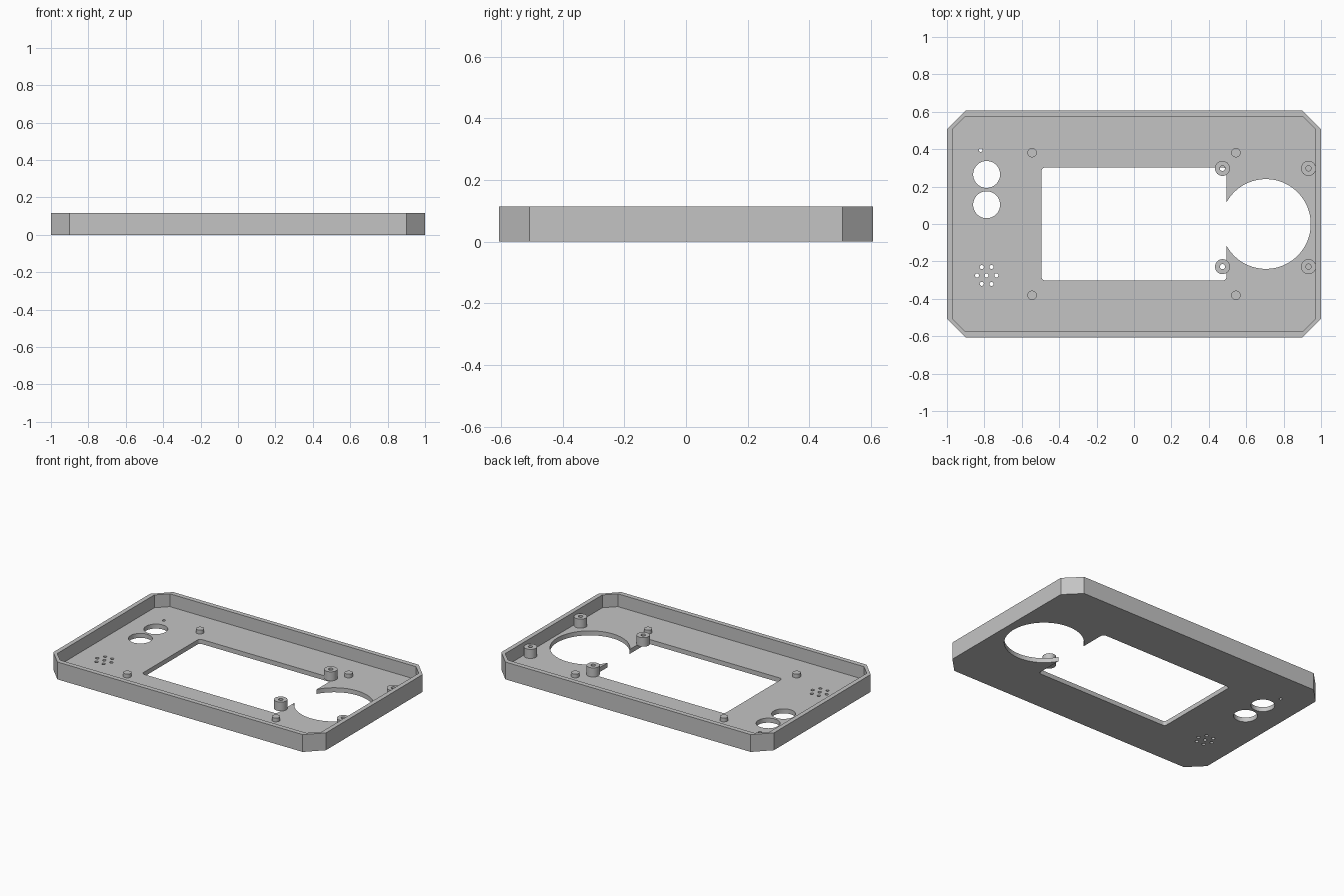
import bpy, bmesh, math

if "Cube" in bpy.data.objects:
    bpy.data.objects.remove(bpy.data.objects["Cube"], do_unlink=True)

grey = bpy.data.materials.new("light grey plastic")
grey.use_nodes = True
COLOUR = (0.55, 0.55, 0.55, 1)
grey.diffuse_color = COLOUR
grey.node_tree.nodes["Principled BSDF"].inputs["Base Color"].default_value = COLOUR

HEIGHT, FLOOR = 0.115, 0.03


def prism(name, outline, z0, z1):
    """Extrude a counter-clockwise outline from z0 to z1."""
    bm = bmesh.new()
    face = bm.faces.new([bm.verts.new((x, y, z0)) for x, y in outline])
    top = bmesh.ops.extrude_face_region(bm, geom=[face])["geom"]
    for v in top:
        if isinstance(v, bmesh.types.BMVert):
            v.co.z = z1
    bmesh.ops.recalc_face_normals(bm, faces=bm.faces)
    mesh = bpy.data.meshes.new(name)
    bm.to_mesh(mesh)
    bm.free()
    mesh.materials.append(grey)
    obj = bpy.data.objects.new(name, mesh)
    bpy.context.collection.objects.link(obj)
    return obj


def circle(x, y, r, n=32):
    return [(x + r * math.cos(math.tau * i / n), y + r * math.sin(math.tau * i / n))
            for i in range(n)]


def octagon(hx, hy, cx, cy):
    """Rectangle of half size hx, hy with corners cut by cx, cy."""
    a, b = hx - cx, hy - cy
    return [(hx, -b), (hx, b), (a, hy), (-a, hy), (-hx, b), (-hx, -b), (-a, -hy), (a, -hy)]


def rounded_rectangle(hx, hy, r, steps=6):
    points = []
    for k, (sx, sy) in enumerate([(1, 1), (-1, 1), (-1, -1), (1, -1)]):
        for i in range(steps + 1):
            a = (k + i / steps) * math.pi / 2
            points.append((sx * (hx - r) + r * math.cos(a), sy * (hy - r) + r * math.sin(a)))
    return points


def cut(obj, outline, z0=-0.1, z1=0.3):
    cutter = prism("cutter", outline, z0, z1)
    cutter.hide_render = True
    mod = obj.modifiers.new("cut", "BOOLEAN")
    mod.operation, mod.solver, mod.object = "DIFFERENCE", "EXACT", cutter
    bpy.context.view_layer.objects.active = obj
    bpy.ops.object.modifier_apply(modifier=mod.name)
    bpy.data.objects.remove(cutter, do_unlink=True)


def smooth(obj):
    bpy.ops.object.select_all(action="DESELECT")
    obj.select_set(True)
    bpy.context.view_layer.objects.active = obj
    bpy.ops.object.shade_smooth_by_angle(angle=math.radians(30))


# Tray with a raised rim
tray = prism("tray", octagon(1, 0.607, 0.1, 0.1), 0, HEIGHT)
cut(tray, octagon(0.97, 0.575, 0.067, 0.067), FLOOR)

# Screen window and the round dial opening that runs into it
cut(tray, rounded_rectangle(0.495, 0.302, 0.02))
cut(tray, circle(0.705, 0, 0.24, 96))

# Two button holes and an indicator hole
for y in (0.265, 0.103):
    cut(tray, circle(-0.788, y, 0.072, 48))
cut(tray, circle(-0.82, 0.395, 0.01, 16))

# Speaker grille: one hole ringed by six
GX, GY = -0.788, -0.275
for x, y in [(GX, GY)] + circle(GX, GY, 0.052, 6):
    cut(tray, circle(x, y, 0.011, 16))
smooth(tray)

# Hollow screw bosses around the dial opening
for side, x in (("inner", 0.473), ("outer", 0.933)):
    for end, y in (("back", 0.297), ("front", -0.228)):
        boss = prism(f"{side}_{end}_boss", circle(x, y, 0.04), FLOOR, FLOOR + 0.06)
        cut(boss, circle(x, y, 0.014, 20))
        smooth(boss)

# Short locating pegs around the window
for side, x in (("right", -0.545), ("left", 0.545)):
    for end, y in (("back", 0.381), ("front", -0.381)):
        smooth(prism(f"{end}_{side}_peg", circle(x, y, 0.025), FLOOR, FLOOR + 0.025))
